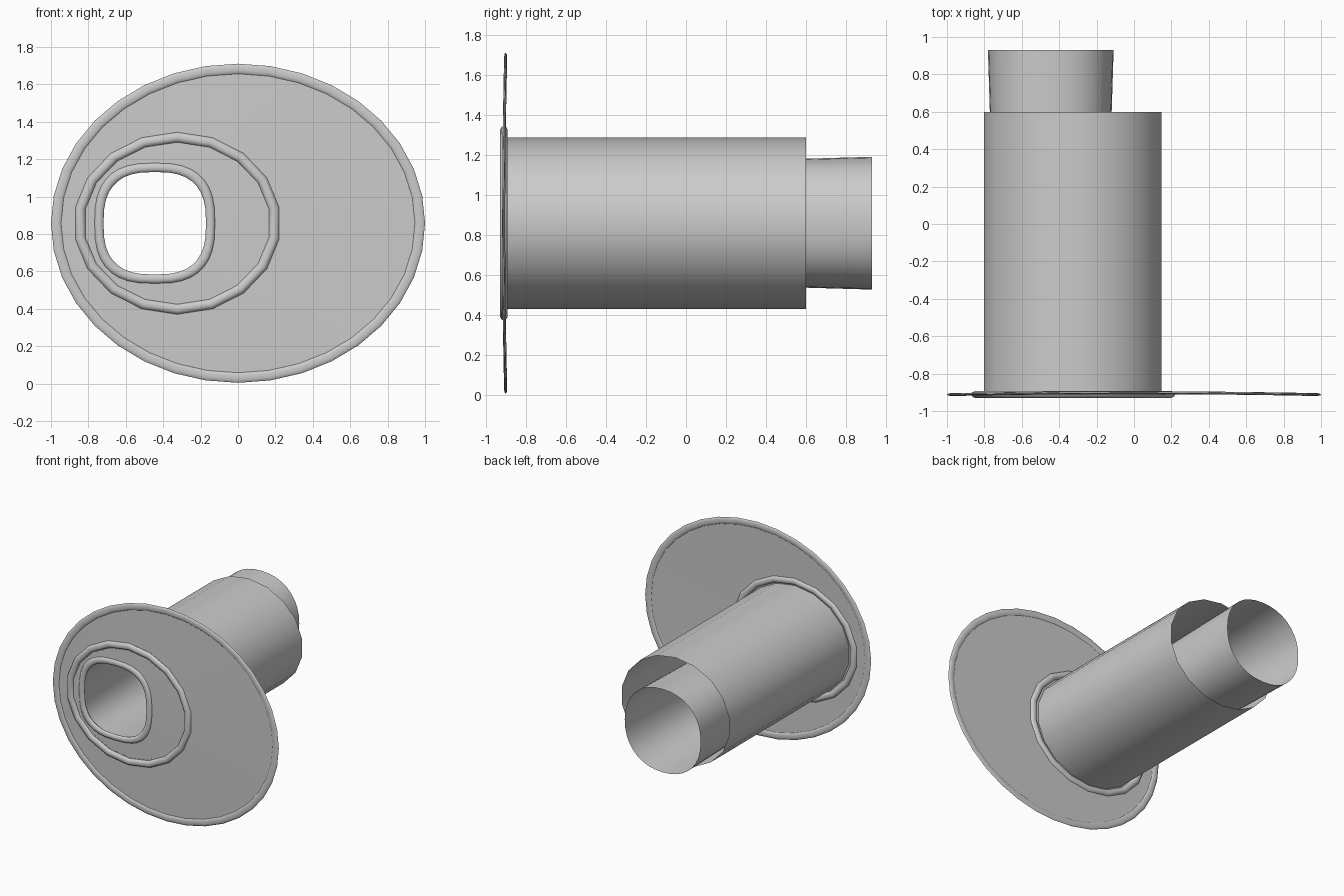
import bpy, bmesh
from math import sin, cos, pi, copysign

if "Cube" in bpy.data.objects:
    bpy.data.objects.remove(bpy.data.objects["Cube"])


def oval(cx, cz, rx, rz, seg, n=2.0, half_step=False):
    """Superellipse loop in the x-z plane; half_step puts flats on the left and right."""
    off = pi / seg if half_step else 0
    k = rx / cos(off)
    pts = []
    for i in range(seg):
        a = 2 * pi * i / seg + off
        c, s = cos(a), sin(a)
        pts.append((cx + k * copysign(abs(c) ** (2 / n), c),
                    cz + rz * copysign(abs(s) ** (2 / n), s), s * s))
    return pts


def loft(name, loops, closed=False):
    """Skin a list of equal-length 3D loops."""
    bm = bmesh.new()
    rows = [[bm.verts.new(p) for p in loop] for loop in loops]
    pairs = list(zip(rows, rows[1:]))
    if closed:
        pairs.append((rows[-1], rows[0]))
    for a, b in pairs:
        for i in range(len(a)):
            j = (i + 1) % len(a)
            bm.faces.new((a[i], a[j], b[j], b[i]))
    bmesh.ops.recalc_face_normals(bm, faces=bm.faces)
    mesh = bpy.data.meshes.new(name)
    bm.to_mesh(mesh)
    bm.free()
    ob = bpy.data.objects.new(name, mesh)
    bpy.context.collection.objects.link(ob)
    bpy.ops.object.select_all(action='DESELECT')
    bpy.context.view_layer.objects.active = ob
    ob.select_set(True)
    bpy.ops.object.shade_smooth_by_angle(angle=0.7)
    return ob


def at(loop, y, bow=0.0):
    return [(x, y + bow * s2, z) for x, z, s2 in loop]


def bead(name, cx, cz, rx, rz, y, w, d, seg, n=2.0, half_step=False, bow=0.0):
    """Flattened rolled ring: w = half width, d = half depth, rx/rz = mid radii."""
    loops = []
    for k in range(10):
        a = 2 * pi * k / 10
        o = w * cos(a)
        loops.append(at(oval(cx, cz, rx + o, rz + o, seg, n, half_step),
                        y + d * sin(a), bow))
    return loft(name, loops, closed=True)


# face plate with its off-centre opening
loft("face_plate", [at(oval(0, .857, .975, .828, 36), -.911, .01),
                    at(oval(-.445, .857, .295, .295, 36, 2.7), -.911)])

# rolled rims on the plate
bead("plate_rim", 0, .857, .973, .826, -.912, .027, .008, 36, bow=.01)
bead("sleeve_ring", -.325, .857, .518, .460, -.911, .027, .019, 18, half_step=True)
bead("opening_ring", -.445, .857, .298, .298, -.911, .024, .015, 36, 2.7)

# open outer sleeve
sleeve = oval(-.328, .857, .474, .428, 18, half_step=True)
loft("outer_sleeve", [at(sleeve, -.91), at(sleeve, .6)])

# flared inner tube, squarish at the front and round at the back
loft("inner_tube", [at(oval(-.445, .857, .279 + .057 * t, .279 + .053 * t, 36, 2.7 - .5 * t),
                       -.91 + 1.84 * t) for t in (0, .25, .5, .75, 1)])
